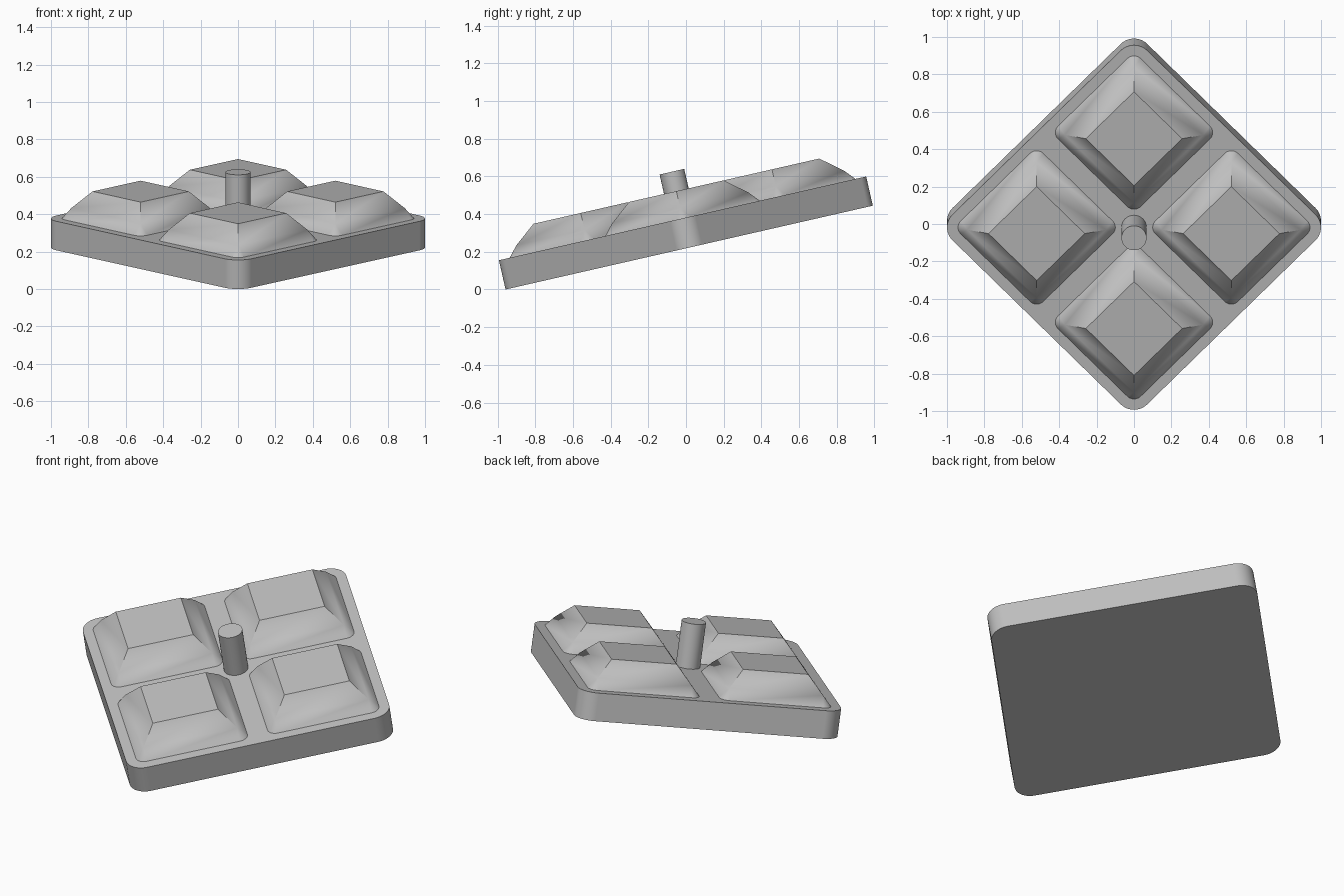
import bpy, bmesh
from math import radians, cos, sin, pi
from mathutils import Matrix, Vector

cube = bpy.data.objects.get("Cube")
if cube:
    bpy.data.objects.remove(cube, do_unlink=True)

# Single grey finish
grey = bpy.data.materials.new("plain grey")
grey.use_nodes = True
colour = (0.52, 0.52, 0.52, 1)
grey.diffuse_color = colour
grey.node_tree.nodes["Principled BSDF"].inputs["Base Color"].default_value = colour

# Whole assembly: turned on its corner, then tilted up at the back
TILT = radians(12.85)
frame = (Matrix.Translation((0, 0.017, 0.2224))
         @ Matrix.Rotation(TILT, 4, 'X')
         @ Matrix.Rotation(radians(45), 4, 'Z'))
SLAB_TOP = 0.159


def rounded_square(half, radius, z, steps=12):
    """Outline of a square with rounded corners."""
    points = []
    for corner in range(4):
        middle = pi / 4 + corner * pi / 2
        cx = (half - radius) * (1 if cos(middle) > 0 else -1)
        cy = (half - radius) * (1 if sin(middle) > 0 else -1)
        for i in range(steps + 1):
            a = corner * pi / 2 + i / steps * pi / 2
            points.append(Vector((cx + radius * cos(a), cy + radius * sin(a), z)))
    return points


def loft(name, outlines, place):
    """Skin a stack of outlines and cap both ends."""
    bm = bmesh.new()
    rings = [[bm.verts.new(p) for p in outline] for outline in outlines]
    for low, high in zip(rings, rings[1:]):
        n = len(low)
        for i in range(n):
            j = (i + 1) % n
            bm.faces.new((low[i], low[j], high[j], high[i]))
    bm.faces.new(rings[0][::-1])
    bm.faces.new(rings[-1])
    bmesh.ops.remove_doubles(bm, verts=bm.verts, dist=0.0005)
    bmesh.ops.recalc_face_normals(bm, faces=bm.faces)
    mesh = bpy.data.meshes.new(name)
    bm.to_mesh(mesh)
    bm.free()
    mesh.materials.append(grey)
    obj = bpy.data.objects.new(name, mesh)
    bpy.context.collection.objects.link(obj)
    obj.matrix_world = frame @ Matrix.Translation(place)
    bpy.ops.object.select_all(action='DESELECT')
    obj.select_set(True)
    bpy.context.view_layer.objects.active = obj
    bpy.ops.object.shade_smooth_by_angle(angle=radians(20))
    weighted = obj.modifiers.new("flat sides", 'WEIGHTED_NORMAL')
    weighted.keep_sharp = True
    return obj


# Base slab with rounded corners
loft("base_slab", [rounded_square(0.736, 0.1, z) for z in (0, SLAB_TOP)], (0, 0, 0))

# Four tapered pads: the corner rounding shrinks to a sharp edge part way up
BASE, TOP, ROUND, HEIGHT = 0.312, 0.182, 0.05, 0.148
sharp_z = HEIGHT * ROUND / (BASE - TOP)
pad = [rounded_square(BASE, ROUND, 0),
       rounded_square(BASE - ROUND, 0, sharp_z),
       rounded_square(TOP, 0, HEIGHT)]
OFFSET = 0.368
for side, sx, sy in (("back", 1, 1), ("left", 1, -1),
                     ("front", -1, -1), ("right", -1, 1)):
    loft(side + "_pad", pad, (sx * OFFSET, sy * OFFSET, SLAB_TOP))

# Central peg
loft("centre_peg", [rounded_square(0.067, 0.067, z) for z in (0, 0.254)],
     (0, 0, SLAB_TOP))
